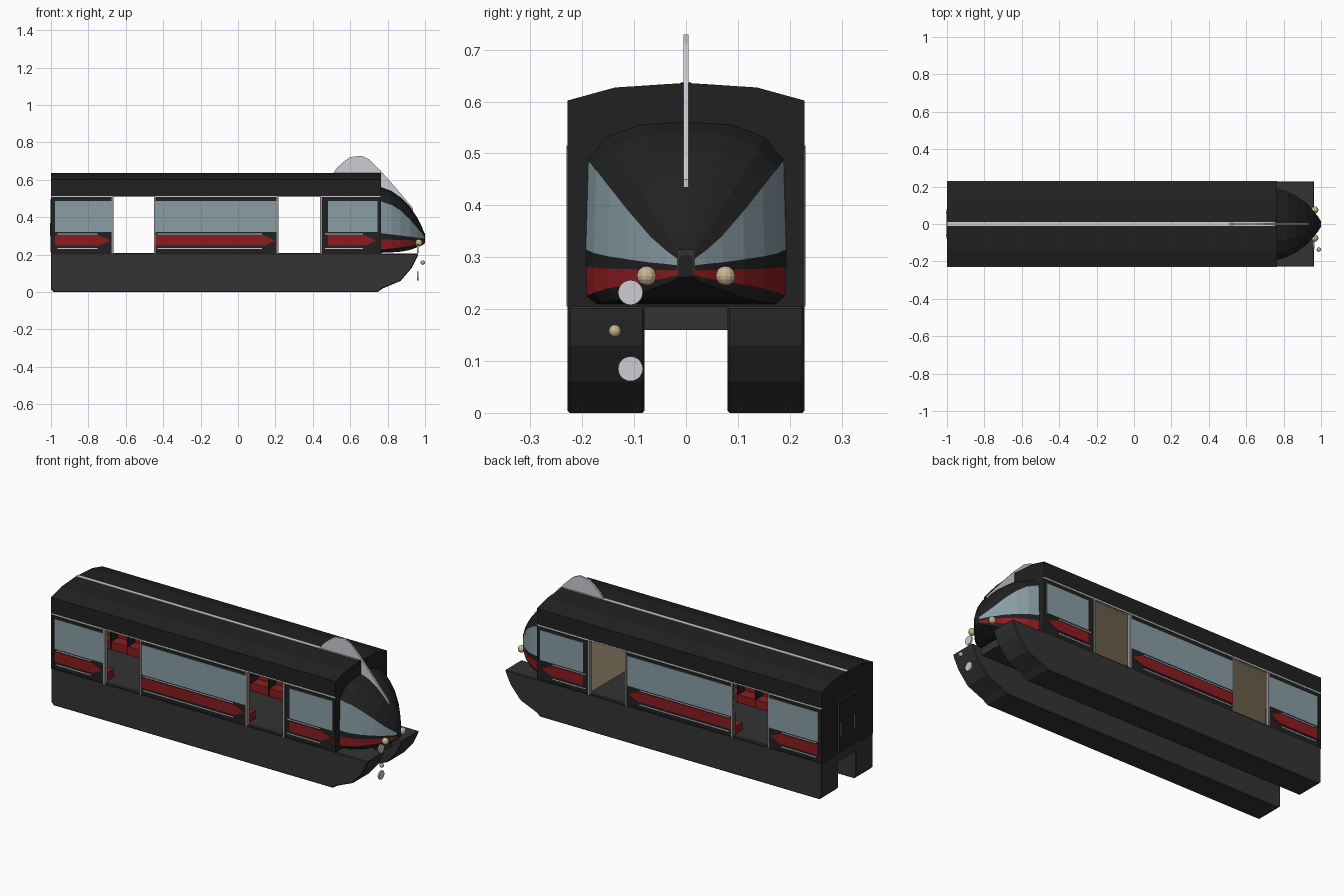
import bpy, bmesh, math
from mathutils import Matrix

if "Cube" in bpy.data.objects:
    bpy.data.objects.remove(bpy.data.objects["Cube"])


def material(name, *rgb):
    m = bpy.data.materials.new(name)
    m.use_nodes = True
    m.diffuse_color = (*rgb, 1)
    bsdf = next(n for n in m.node_tree.nodes if n.type == "BSDF_PRINCIPLED")
    bsdf.inputs["Base Color"].default_value = (*rgb, 1)
    return m


BLACK = material("body black", .015, .015, .015)
DARK = material("skirt dark grey", .033, .033, .033)
GLASS = material("window glass", .25, .34, .38)
RED = material("stripe red", .26, .012, .014)
SILVER = material("trim silver", .6, .61, .65)
GREY = material("post grey", .3, .3, .3)
BEIGE = material("lamp beige", .58, .46, .29)


def finish(name, bm, *mats):
    bmesh.ops.recalc_face_normals(bm, faces=bm.faces)
    mesh = bpy.data.meshes.new(name)
    bm.to_mesh(mesh)
    bm.free()
    for m in mats:
        mesh.materials.append(m)
    ob = bpy.data.objects.new(name, mesh)
    bpy.context.collection.objects.link(ob)
    return ob


def prism(name, pts, axis, lo, hi, mat):
    """Extrude a profile along x (points are y, z) or along y (points are x, z)."""
    bm = bmesh.new()
    place = (lambda p, d: (d, *p)) if axis == "x" else (lambda p, d: (p[0], d, p[1]))
    face = bm.faces.new([bm.verts.new(place(p, lo)) for p in pts])
    new = bmesh.ops.extrude_face_region(bm, geom=[face])["geom"]
    step = (hi - lo, 0, 0) if axis == "x" else (0, hi - lo, 0)
    bmesh.ops.translate(bm, vec=step, verts=[v for v in new if isinstance(v, bmesh.types.BMVert)])
    return finish(name, bm, mat)


def box(name, x, y, z, mat):
    return prism(name, [(x[0], z[0]), (x[1], z[0]), (x[1], z[1]), (x[0], z[1])], "y", *y, mat)


def ball(name, loc, r, mat):
    bm = bmesh.new()
    bmesh.ops.create_uvsphere(bm, u_segments=12, v_segments=8, radius=r,
                              matrix=Matrix.Translation(loc))
    return finish(name, bm, mat)


def disc(name, loc, r, mat):
    bm = bmesh.new()
    bmesh.ops.create_cone(bm, cap_ends=True, segments=20, radius1=r, radius2=r, depth=.008,
                          matrix=Matrix.Translation(loc) @ Matrix.Rotation(math.pi / 2, 4, "Y"))
    return finish(name, bm, mat)


W, FLOOR, HEAD = .228, .205, .515
BACK, FRONT = -1, .765

# Roof, ceiling and end bulkheads
arch = [(W, .602), (.137, .627), (0, .636), (-.137, .627), (-W, .602)]
prism("roof", [(-W, HEAD), (W, HEAD)] + arch, "x", BACK + .015, FRONT - .015, BLACK)
box("ceiling", (BACK + .015, FRONT - .015), (-.21, .21), (HEAD - .004, HEAD), BEIGE)
box("roof_stripe", (BACK, FRONT - .01), (-.01, .01), (.63, .638), SILVER)
for name, x in (("rear_wall", BACK), ("front_bulkhead", FRONT - .015)):
    prism(name, [(-W, FLOOR), (W, FLOOR)] + arch, "x", x, x + .015, BLACK)
box("cab_partition", (.452, .462), (-.21, .21), (FLOOR, HEAD), BEIGE)

# Rear door
box("rear_door_frame", (BACK - .001, BACK), (-.08, .08), (.215, .5), GREY)
box("rear_door", (BACK - .002, BACK), (-.077, .077), (.215, .497), BLACK)
for y in (-.06, .06):
    box("rear_door_handle", (BACK - .005, BACK), (y - .003, y + .003), (.3, .37), BEIGE)

# Floor and beam skirts
box("floor", (BACK, .9), (-.1, .1), (.16, FLOOR), DARK)
box("cabin_floor", (BACK + .01, FRONT), (-.2, .2), (.19, FLOOR + .001), DARK)
keel = [(BACK, .015), (-.985, 0), (.745, 0), (.775, .02), (.87, .06), (.93, .13),
        (.955, .18), (.965, FLOOR), (BACK, FLOOR)]
for name, lo in (("left_skirt", .08), ("right_skirt", -W)):
    ob = prism(name, keel, "y", lo, lo + W - .08, DARK)
    bev = ob.modifiers.new("bevel", "BEVEL")
    bev.width, bev.segments, bev.angle_limit = .004, 1, math.radians(60)

# Side walls with windows, arrow stripes and seats, on both sides
sections = [(BACK + .015, -.67), (-.45, .21), (.445, FRONT - .015)]
for s in (-1, 1):
    def span(a, b):
        return min(s * a, s * b), max(s * a, s * b)

    skin = span(.22, W)
    for a, b in sections:
        box("side_wall", (a, b), span(.212, .225), (FLOOR, HEAD), BLACK)
        glass_start = max(a, .48) if a > .4 else a + .006
        box("side_window", (glass_start, b - .004), skin, (.32, .487), GLASS)
        tip = b - .012
        arrow = [(glass_start, .248), (tip - .06, .248), (tip, .276), (tip - .06, .304),
                 (glass_start, .304)]
        prism("arrow_stripe", arrow, "y", *skin, RED)
        for z in (.23, .309):
            box("pinstripe", (a + .02, tip - .07), skin, (z, z + .005), SILVER)
        if a < .4:
            box("seat_base", (a + .01, b - .01), span(.13, .211), (FLOOR, .25), RED)
            box("seat_back", (a + .01, b - .01), span(.19, .211), (.25, .33), RED)
            n = round((b - a) / .11)
            for i in range(1, n):
                x = a + (b - a) * i / n
                box("seat_gap", (x - .003, x + .003), span(.128, .211), (FLOOR, .332), BLACK)
    box("cant_rail_trim", (BACK, FRONT), span(.22, W + .001), (.508, .515), SILVER)
    box("sill", (BACK, FRONT), span(.2, W), (FLOOR - .004, FLOOR + .003), BLACK)
    for x in (-.67, -.445, .212, .443):
        box("door_post", (x - .005, x + .005), span(.208, W + .002), (FLOOR, HEAD), GREY)

# Nose: rings from bulkhead to tip: x, half width, bottom, red low, red top, glass low, glass top, crown
stations = [(.765, .191, .21, .225, .282, .315, .487, .56),
            (.82, .176, .212, .232, .28, .308, .468, .54),
            (.87, .15, .216, .24, .278, .302, .435, .505),
            (.92, .112, .225, .247, .277, .296, .388, .455),
            (.96, .07, .24, .254, .276, .29, .34, .395),
            (.985, .038, .25, .26, .275, .287, .312, .345),
            (1.0, .014, .262, .266, .274, .284, .295, .305)]
bm = bmesh.new()
rings = []
for x, w, bot, r0, r1, g0, g1, top in stations:
    rise = top - g1
    half = [(w * .9, bot), (w, r0), (w * 1.01, r1), (w * 1.01, g0), (w * .985, g1),
            (w * .8, g1 + rise * .6), (w * .47, g1 + rise * .93)]
    loop = half + [(0, top)] + [(-y, z) for y, z in reversed(half)]
    rings.append([bm.verts.new((x, y, z)) for y, z in loop])
count = len(rings[0])
for ra, rb in zip(rings, rings[1:]):
    for i in range(count):
        j = (i + 1) % count
        f = bm.faces.new((ra[i], ra[j], rb[j], rb[i]))
        band = min(i, count - 2 - i)
        f.material_index = {1: 1, 3: 2}.get(band, 0)
bm.faces.new(rings[0])
bm.faces.new(rings[-1])
finish("nose", bm, BLACK, RED, GLASS)
box("nose_tip", (.975, 1.0), (-.017, .017), (.274, .315), DARK)

# Crest fin
fin = [(.505, .63), (.53, .665), (.565, .697), (.6, .722), (.66, .729), (.7, .71), (.76, .652),
       (.85, .55), (.935, .45), (.935, .435), (.86, .5), (.77, .545), (.75, .625)]
prism("crest_fin", fin, "y", -.005, .005, SILVER)

# Lamps and hanging discs
for y in (-.076, .076):
    ball("headlight", (.967, y, .264), .019, BEIGE)
disc("upper_disc", (.962, -.107, .232), .024, SILVER)
disc("lower_disc", (.962, -.107, .085), .024, SILVER)
ball("small_lamp", (.988, -.137, .158), .012, BEIGE)
